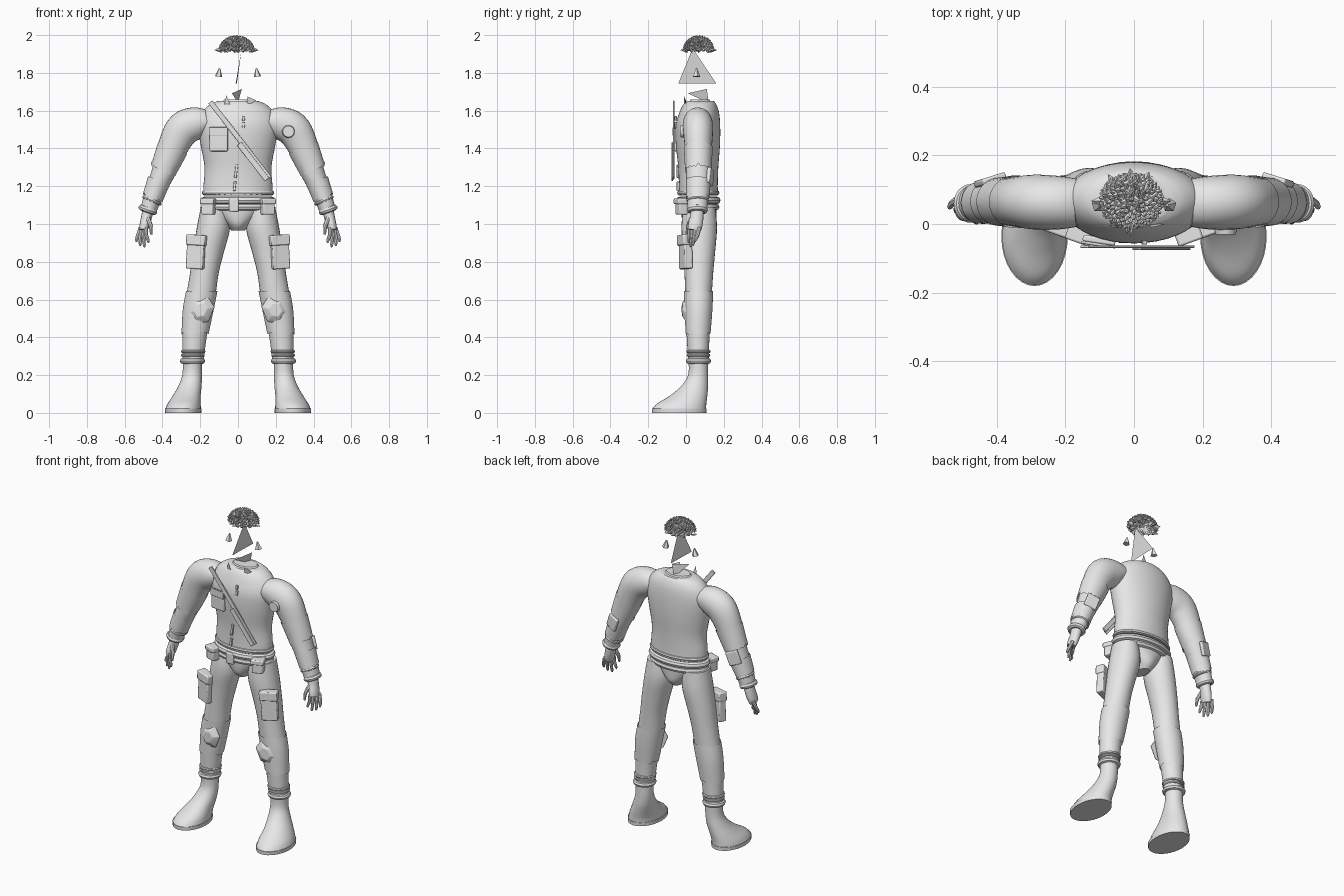
import bpy, bmesh, math, random
from mathutils import Vector, Matrix

if "Cube" in bpy.data.objects:
    bpy.data.objects.remove(bpy.data.objects["Cube"])

random.seed(4)
grey = bpy.data.materials.new("light grey")
grey.diffuse_color = (0.8, 0.8, 0.8, 1)
grey.use_nodes = True
grey.node_tree.nodes["Principled BSDF"].inputs["Base Color"].default_value = grey.diffuse_color


def finish(name, bm, mirror=False, bevel=0, normals=True):
    if normals:
        bmesh.ops.recalc_face_normals(bm, faces=bm.faces[:])
    me = bpy.data.meshes.new(name)
    bm.to_mesh(me)
    bm.free()
    me.materials.append(grey)
    ob = bpy.data.objects.new(name, me)
    bpy.context.collection.objects.link(ob)
    if bevel:
        b = ob.modifiers.new("bevel", 'BEVEL')
        b.width, b.segments = bevel, 2
    if mirror:
        ob.modifiers.new("mirror", 'MIRROR').use_clip = False
    return ob


def spline(rows, steps):
    """Catmull-Rom through rows of (x, y, z, rx, ry)."""
    out = []
    for i in range(len(rows) - 1):
        a, b = rows[max(i - 1, 0)], rows[i]
        c, d = rows[i + 1], rows[min(i + 2, len(rows) - 1)]
        for k in range(steps):
            t = k / steps
            out.append([0.5 * (2*q + (r-p)*t + (2*p-5*q+4*r-s)*t*t + (3*q-p-3*r+s)*t**3)
                        for p, q, r, s in zip(a, b, c, d)])
    return out + [list(rows[-1])]


def loft(name, rows, n=28, steps=3, flat=False, mirror=False, caps=True, jag=0):
    """Elliptical tube; rings level if flat, otherwise square to the path."""
    rows = spline(rows, steps)
    bm, rings = bmesh.new(), []
    for i, (x, y, z, rx, ry) in enumerate(rows):
        u = Vector((1, 0, 0))
        v = Vector((0, 1, 0))
        if not flat:
            t = Vector(rows[min(i+1, len(rows)-1)][:3]) - Vector(rows[max(i-1, 0)][:3])
            u = v.cross(t).normalized()
            v = t.cross(u).normalized()
        ring = []
        for k in range(n):
            a = 2 * math.pi * k / n
            p = Vector((x, y, z)) + u*rx*math.cos(a) + v*ry*math.sin(a)
            if jag and i == len(rows) - 1:
                p.z += random.uniform(-jag, jag)
            ring.append(bm.verts.new(p))
        rings.append(ring)
    for r, s in zip(rings, rings[1:]):
        for k in range(n):
            bm.faces.new((r[k], r[(k+1) % n], s[(k+1) % n], s[k]))
    if caps:
        bm.faces.new(rings[0])
        bm.faces.new(rings[-1])
    return finish(name, bm, mirror)


def box(name, c, size, rz=0, ry=0, mirror=False, bevel=0.006):
    bm = bmesh.new()
    m = (Matrix.Translation(c) @ Matrix.Rotation(rz, 4, 'Z') @ Matrix.Rotation(ry, 4, 'Y')
         @ Matrix.Diagonal((*size, 1)))
    bmesh.ops.create_cube(bm, size=1, matrix=m)
    return finish(name, bm, mirror, bevel)


def band(name, c, rx, ry, r, mirror=False, tilt=0):
    """Rounded ring around a limb or the waist."""
    bm, grid = bmesh.new(), []
    rot = Matrix.Rotation(tilt, 3, 'Y')
    for i in range(32):
        a = math.tau * i / 32
        grid.append([bm.verts.new(Vector(c) + rot @ Vector((
            (rx + r*math.cos(b)) * math.cos(a), (ry + r*math.cos(b)) * math.sin(a), r*math.sin(b))))
            for b in (math.tau * j / 8 for j in range(8))])
    for i in range(32):
        for j in range(8):
            g, h = grid[i], grid[(i+1) % 32]
            bm.faces.new((g[j], h[j], h[(j+1) % 8], g[(j+1) % 8]))
    return finish(name, bm, mirror)


def shard(name, pts, mirror=False):
    bm = bmesh.new()
    bm.faces.new([bm.verts.new(p) for p in pts])
    return finish(name, bm, mirror, normals=False)


# Torso and pelvis
loft("torso", [(0, .065, 1.15, .183, .105), (0, .065, 1.2, .183, .103), (0, .065, 1.3, .177, .106),
               (0, .063, 1.42, .198, .117), (0, .063, 1.52, .212, .118), (0, .07, 1.59, .19, .105),
               (0, .073, 1.632, .15, .088), (0, .075, 1.65, .11, .072)], 40, 4, True)
loft("collar", [(0, .075, 1.64, .09, .06), (0, .075, 1.658, .075, .05)], 24, 1, True)
loft("pelvis", [(0, .068, 1.13, .18, .095), (0, .068, 1.06, .125, .093), (0, .07, 1.0, .065, .085),
                (0, .07, .965, .035, .055)], 32, 4, True)
band("jacket_hem", (0, .065, 1.165), .18, .1, .012)
band("belt", (0, .065, 1.125), .178, .098, .02)
band("lower_belt", (0, .065, 1.09), .17, .094, .018)

# Legs
loft("leg", [(.125, .07, 1.09, .072, .085), (.13, .07, .98, .088, .094), (.157, .07, .85, .082, .084),
             (.178, .068, .74, .076, .076), (.2, .066, .6, .077, .069), (.222, .064, .48, .071, .065),
             (.23, .064, .4, .064, .06), (.24, .066, .26, .055, .054)], 28, 4, True, True)
loft("torn_knee_wrap", [(.192, .066, .645, .083, .077), (.21, .066, .55, .082, .074),
                        (.227, .064, .42, .072, .066)], 36, 3, True, True, False, .007)
for z, x, r, t in ((.325, .237, .056, .009), (.305, .239, .056, .007), (.275, .241, .051, .016)):
    band("leg_band", (x, .066, z), r, r, t, True)

# Boots
loft("boot", [(.242, .066, .27, .05, .052), (.243, .064, .2, .052, .053), (.255, .045, .14, .062, .072),
              (.272, .013, .09, .074, .1), (.285, -.022, .05, .087, .13), (.29, -.036, .022, .094, .142)],
     32, 4, True, True)
loft("boot_sole", [(.29, -.036, .022, .097, .145), (.29, -.036, 0, .096, .144)], 32, 1, True, True)

# Arms with ragged sleeve layers
loft("arm", [(.165, .062, 1.545, .062, .07), (.22, .062, 1.535, .085, .078), (.288, .064, 1.505, .092, .08),
             (.335, .065, 1.43, .083, .074), (.372, .065, 1.33, .07, .068), (.405, .065, 1.25, .06, .064),
             (.445, .063, 1.16, .05, .058), (.475, .06, 1.07, .043, .05)], 28, 4, False, True)
loft("torn_sleeve", [(.345, .065, 1.405, .083, .077), (.37, .065, 1.345, .077, .073),
                     (.395, .065, 1.285, .07, .07)], 36, 2, False, True, False, .012)
loft("torn_forearm_wrap", [(.418, .065, 1.23, .062, .066), (.452, .062, 1.14, .055, .061)],
     36, 2, False, True, False, .006)
band("cuff", (.477, .06, 1.075), .036, .04, .016, True, -.35)
band("forearm_band", (.455, .062, 1.125), .046, .05, .009, True, -.4)
box("elbow_pad", (.42, .128, 1.25), (.075, .02, .085), -.3, -.35, True)

# Hands
loft("palm", [(.476, .058, 1.07, .03, .035), (.486, .056, 1.03, .028, .036),
              (.496, .048, .99, .026, .038), (.502, .042, .965, .022, .034)], 16, 3, False, True)
for i, (x, y, z) in enumerate(((.475, .016, .9), (.496, .026, .878), (.518, .038, .885), (.537, .05, .905))):
    bx, by = .488 + .009*i, .02 + .017*i
    loft("finger", [(bx, by, .98, .011, .011), ((bx+x)/2 + .004, (by+y)/2, .94, .01, .01),
                    (x, y, z + .012, .008, .008), (x, y - .003, z, .004, .004)], 8, 2, False, True)
loft("thumb", [(.478, .03, 1.03, .013, .013), (.462, .012, .99, .011, .011),
               (.46, .004, .945, .006, .006)], 8, 2, False, True)

# Chest strap, pocket, zip and arm disc
box("chest_strap", (.01, -.066, 1.445), (.027, .008, .51), 0, -.66, bevel=.002)
box("strap_lower_edge", (.08, -.073, 1.33), (.03, .006, .24), 0, -.66, bevel=.002)
box("chest_pocket", (-.102, -.048, 1.445), (.096, .02, .12), -.15)
box("chest_pocket_flap", (-.104, -.06, 1.49), (.102, .008, .045), -.15, bevel=.003)
for x, z, h in ((.03, 1.56, .025), (.03, 1.525, .03), (-.01, 1.28, .07), (-.018, 1.2, .05)):
    box("zip_piece", (x, -.054 if z > 1.4 else -.043, z), (.014, .012, h), 0, .12, bevel=.002)
bm = bmesh.new()
bmesh.ops.create_cone(bm, cap_ends=True, segments=20, radius1=.034, radius2=.03, depth=.02,
                      matrix=Matrix.Translation((.267, -.02, 1.49)) @ Matrix.Rotation(math.pi/2, 4, 'X'))
finish("arm_disc", bm)

# Belt and thigh pouches, knee pads
box("buckle", (-.022, -.045, 1.1), (.05, .022, .07))
box("belt_pouch", (.155, -.018, 1.085), (.065, .06, .07), .35, mirror=True)
box("belt_pouch_flap", (.155, -.022, 1.12), (.076, .068, .03), .35, mirror=True)
box("thigh_pouch", (.222, -.002, .845), (.095, .045, .165), .35, -.06, True)
box("thigh_pouch_flap", (.218, -.006, .915), (.106, .054, .055), .35, -.06, True)
box("thigh_pouch_snap", (.21, -.034, .9), (.018, .008, .018), .35, 0, True, .003)
bm = bmesh.new()
bmesh.ops.create_cone(bm, cap_ends=True, segments=6, radius1=.085, radius2=.04, depth=.028,
                      matrix=Matrix.Translation((.197, -.006, .545)) @ Matrix.Rotation(.12, 4, 'Z')
                      @ Matrix.Rotation(math.pi/2, 4, 'X') @ Matrix.Rotation(.4, 4, 'Z')
                      @ Matrix.Diagonal((.85, 1, 1, 1)))
finish("knee_pad", bm, True, .004)

# Loose triangular plates where the head and neck would be
shard("face_plate", [(.02, .035, 1.93), (-.012, -.04, 1.745), (-.006, .16, 1.745)])
shard("neck_plate", [(-.032, .01, 1.692), (.02, .11, 1.715), (0, .12, 1.64)])
shard("collar_spike", [(-.075, 0, 1.62), (-.062, -.01, 1.68), (-.04, -.01, 1.63)])
shard("collar_spike", [(.045, 0, 1.62), (.05, -.01, 1.675), (.095, 0, 1.655)])

# Ears as small faceted cones
bm = bmesh.new()
bmesh.ops.create_cone(bm, cap_ends=True, segments=5, radius1=.021, radius2=.004, depth=.045,
                      matrix=Matrix.Translation((.1, .055, 1.802)) @ Matrix.Rotation(-.15, 4, 'Y'))
finish("ear", bm, True)

# Hair: a hollow dome of small faceted tufts with a few longer spikes on the rim
bm = bmesh.new()
count = 190
for i in range(count):
    h = (i + .5) / count
    a = i * 2.39996
    s = math.sqrt(1 - h*h)
    d = Vector((s * math.cos(a), s * math.sin(a), h))
    p = Vector((-.008 + .088*d.x, .067 + .076*d.y, 1.918 + .073*d.z))
    q = (d + Vector([random.uniform(-.5, .5) for _ in range(3)])).to_track_quat('Z', 'Y')
    bmesh.ops.create_cone(bm, cap_ends=True, segments=5, radius1=.0105, radius2=.003, depth=.017,
                          matrix=Matrix.Translation(p) @ q.to_matrix().to_4x4())
for a in (0, 1.1, 1.6, 2.2, 3.14, 4.6):
    d = Vector((math.cos(a), math.sin(a), -.1))
    p = Vector((-.008 + .098*d.x, .067 + .078*d.y, 1.922))
    bmesh.ops.create_cone(bm, cap_ends=True, segments=4, radius1=.018, radius2=.001, depth=.035,
                          matrix=Matrix.Translation(p) @ d.to_track_quat('Z', 'Y').to_matrix().to_4x4())
finish("hair", bm)

# Smooth shading with sharp creases kept
bpy.ops.object.select_all(action='SELECT')
bpy.context.view_layer.objects.active = bpy.data.objects["torso"]
bpy.ops.object.shade_smooth_by_angle(angle=math.radians(35))
